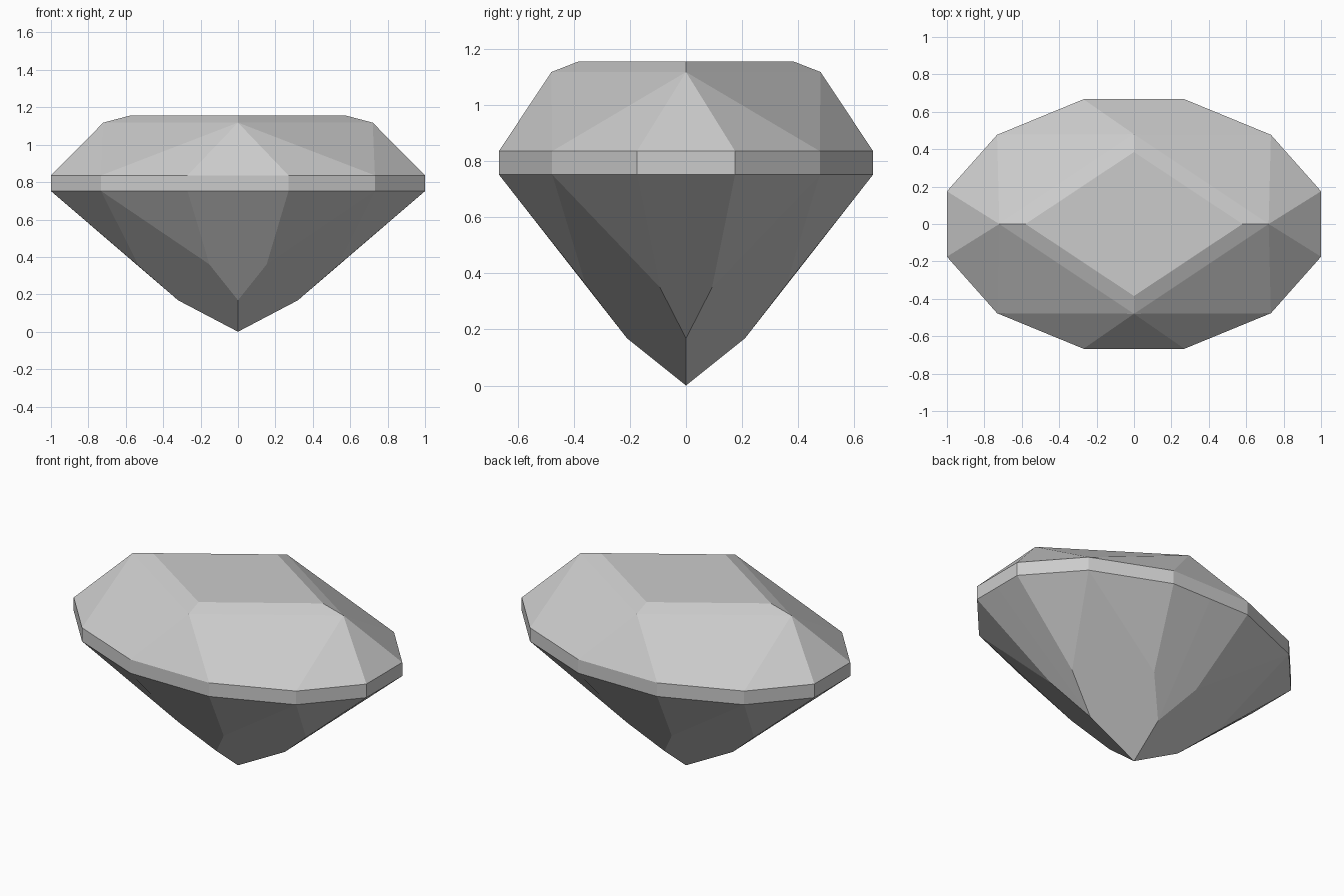
import bpy, bmesh, math
from mathutils import Vector

cube = bpy.data.objects.get("Cube")
if cube:
    bpy.data.objects.remove(cube, do_unlink=True)

# One flat stone colour
grey = bpy.data.materials.new("pale_grey_stone")
grey.use_nodes = True
colour = (0.6, 0.6, 0.6, 1)
grey.diffuse_color = colour
grey.node_tree.nodes["Principled BSDF"].inputs["Base Color"].default_value = colour

# Outline of one quarter of the twelve-sided girdle, from side to back
OUTLINE = [(1, 0), (1, 0.175), (0.732, 0.477), (0.27, 0.667), (0, 0.667)]
LOW, HIGH = 0.752, 0.836
low = [(x, y, LOW) for x, y in OUTLINE]
high = [(x, y, HIGH) for x, y in OUTLINE]

# Key points of the crown and the pavilion
centre, table_x, table_y = (0, 0, 1.155), (0.58, 0, 1.155), (0, 0.385, 1.155)
star_x, star_y = (0.72, 0, 1.118), (0, 0.48, 1.118)
culet, keel_x, keel_y = (0, 0, 0), (0.32, 0, 0.168), (0, 0.21, 0.168)
break_x, break_y = (0.53, 0.093, 0.35), (0.153, 0.358, 0.36)

quarter = [
    # Table and bevel
    (centre, table_x, table_y),
    (table_x, star_x, star_y, table_y),
    # Crown facets
    (star_x, high[2], star_y),
    (star_x, high[0], high[1]),
    (star_x, high[1], high[2]),
    (star_y, high[2], high[3]),
    (star_y, high[3], high[4]),
    # Pavilion facets
    (low[0], keel_x, break_x, low[1]),
    (low[1], break_x, low[2]),
    (low[2], break_y, low[3]),
    (low[3], break_y, keel_y, low[4]),
    (culet, keel_y, break_y, low[2], break_x, keel_x),
]
# Girdle band
quarter += [(low[i], low[i + 1], high[i + 1], high[i]) for i in range(4)]

# Repeat the quarter in all four directions and weld it
bm = bmesh.new()
for sx in (1, -1):
    for sy in (1, -1):
        for face in quarter:
            bm.faces.new([bm.verts.new((x * sx, y * sy, z)) for x, y, z in face])
bmesh.ops.remove_doubles(bm, verts=bm.verts, dist=0.001)
bmesh.ops.dissolve_limit(bm, angle_limit=math.radians(0.5), verts=bm.verts, edges=bm.edges)
bmesh.ops.recalc_face_normals(bm, faces=bm.faces)

mesh = bpy.data.meshes.new("cut_gemstone")
bm.to_mesh(mesh)
bm.free()
mesh.materials.append(grey)
gem = bpy.data.objects.new("cut_gemstone", mesh)
bpy.context.collection.objects.link(gem)
